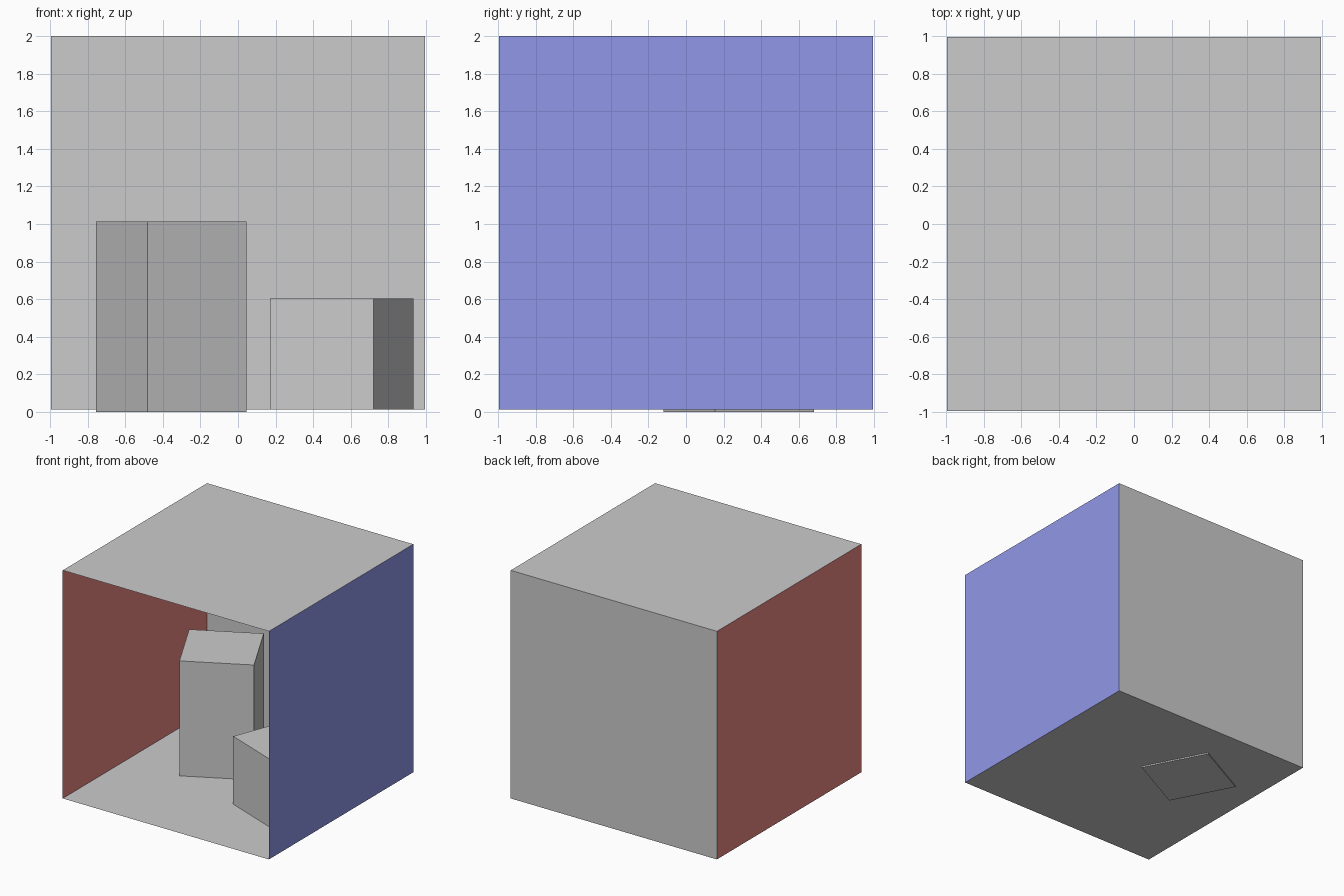
import bpy
from math import atan2, pi
from mathutils import Matrix, Vector

if "Cube" in bpy.data.objects:
    bpy.data.objects.remove(bpy.data.objects["Cube"])

H = 0.994            # half width of the room
FLOOR, TOP = 0.012, 2.0
MID = (FLOOR + TOP) / 2


def material(name, rgb):
    m = bpy.data.materials.new(name)
    m.diffuse_color = (*rgb, 1)
    m.use_nodes = True
    m.node_tree.nodes["Principled BSDF"].inputs["Base Color"].default_value = m.diffuse_color
    return m


def panel(name, loc, rot, mat=None):
    # Single-sheet square facing into the room
    bpy.ops.mesh.primitive_plane_add(size=2 * H, location=loc, rotation=rot)
    ob = bpy.context.object
    ob.name = name
    if mat:
        ob.data.materials.append(mat)


def block(name, front, right, z0, z1):
    # Square block given its front and right footprint corners
    front, right = Vector(front), Vector(right)
    edge = right - front
    centre = front + (edge + Vector((-edge.y, edge.x))) / 2
    bpy.ops.mesh.primitive_cube_add(size=1)
    ob = bpy.context.object
    ob.name = name
    side = edge.length
    ob.data.transform(Matrix.Diagonal((side, side, z1 - z0, 1)))
    ob.rotation_euler.z = atan2(edge.y, edge.x)
    ob.location = (centre.x, centre.y, (z0 + z1) / 2)


red = material("red_paint", (0.8, 0.24, 0.23))
blue = material("blue_paint", (0.28, 0.31, 0.8))

# Room shell, open at the front
panel("floor", (0, 0, FLOOR), (0, 0, 0))
panel("ceiling", (0, 0, TOP), (pi, 0, 0))
panel("back_wall", (0, H, MID), (pi / 2, 0, 0))
panel("left_wall", (-H, 0, MID), (0, pi / 2, 0), red)
panel("right_wall", (H, 0, MID), (0, -pi / 2, 0), blue)

# Two turned blocks; the tall one dips slightly through the floor
block("tall_block", (-0.481, -0.12), (0.046, 0.155), 0, 1.014)
block("short_block", (0.721, -0.522), (0.934, 0.029), FLOOR, 0.604)
